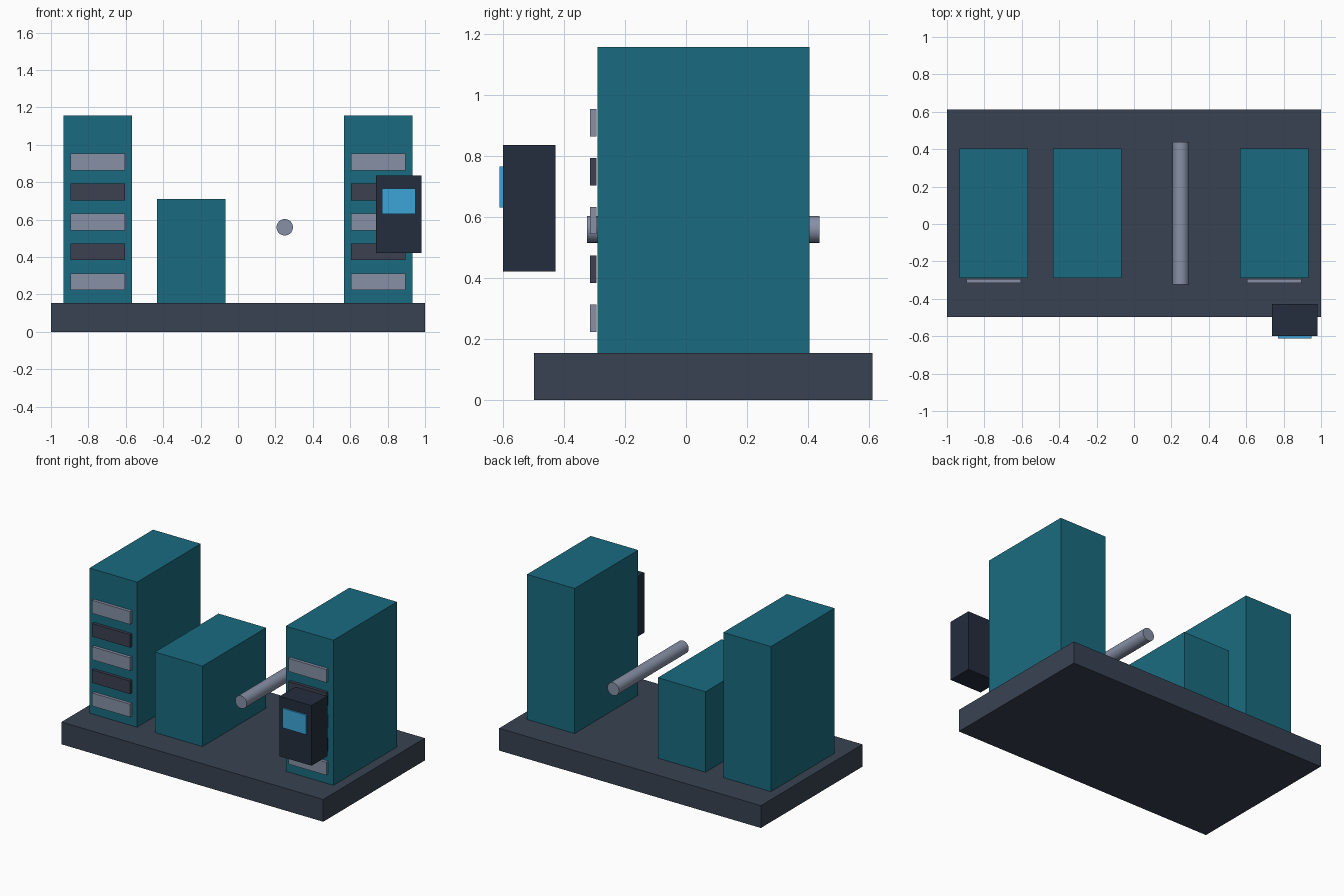
import bpy
import math

if "Cube" in bpy.data.objects:
    bpy.data.objects.remove(bpy.data.objects["Cube"])


def material(name, rgb):
    m = bpy.data.materials.new(name)
    m.diffuse_color = (*rgb, 1)
    m.use_nodes = True
    m.node_tree.nodes["Principled BSDF"].inputs["Base Color"].default_value = m.diffuse_color
    return m


TEAL = material("teal", (0.010, 0.147, 0.216))
SLATE = material("slate", (0.040, 0.055, 0.085))
STEEL = material("steel", (0.24, 0.28, 0.38))
DARK = material("dark", (0.045, 0.052, 0.080))
NAVY = material("navy", (0.018, 0.026, 0.047))
BLUE = material("screen_blue", (0.045, 0.376, 0.686))


def box(name, x, y, z, mat):
    """Box from (min, max) ranges on each axis."""
    bpy.ops.mesh.primitive_cube_add(size=1, location=[(r[0] + r[1]) / 2 for r in (x, y, z)])
    ob = bpy.context.object
    ob.name = name
    ob.scale = [r[1] - r[0] for r in (x, y, z)]
    bpy.ops.object.transform_apply(location=False, rotation=False, scale=True)
    ob.data.materials.append(mat)
    return ob


def span(c, size):
    return (c - size / 2, c + size / 2)


BASE_TOP = 0.154
CAB_Y = (-0.29, 0.404)

# Base plate
box("base", (-1, 1), (-0.498, 0.611), (0, BASE_TOP), SLATE)

# Tall cabinets with alternating front panels
for side, cx in (("left", -0.75), ("right", 0.75)):
    box(f"{side}_cabinet", span(cx, 0.364), CAB_Y, (BASE_TOP, 1.156), TEAL)
    for i in range(5):
        box(f"{side}_panel_{i + 1}", span(cx, 0.29), (-0.315, -0.294),
            span(0.268 + 0.16 * i, 0.09), DARK if i % 2 else STEEL)

# Low middle cabinet
box("middle_cabinet", span(-0.25, 0.364), CAB_Y, (BASE_TOP, 0.71), TEAL)

# Horizontal spindle
bpy.ops.mesh.primitive_cylinder_add(vertices=32, radius=0.044, depth=0.762,
                                    location=(0.25, 0.057, 0.559),
                                    rotation=(math.pi / 2, 0, 0))
spindle = bpy.context.object
spindle.name = "spindle"
spindle.data.materials.append(STEEL)
bpy.ops.object.shade_smooth_by_angle()

# Control box and its display
box("control_box", (0.739, 0.982), (-0.6, -0.428), (0.421, 0.836), NAVY)
box("display", (0.769, 0.948), (-0.611, -0.599), (0.63, 0.765), BLUE)
